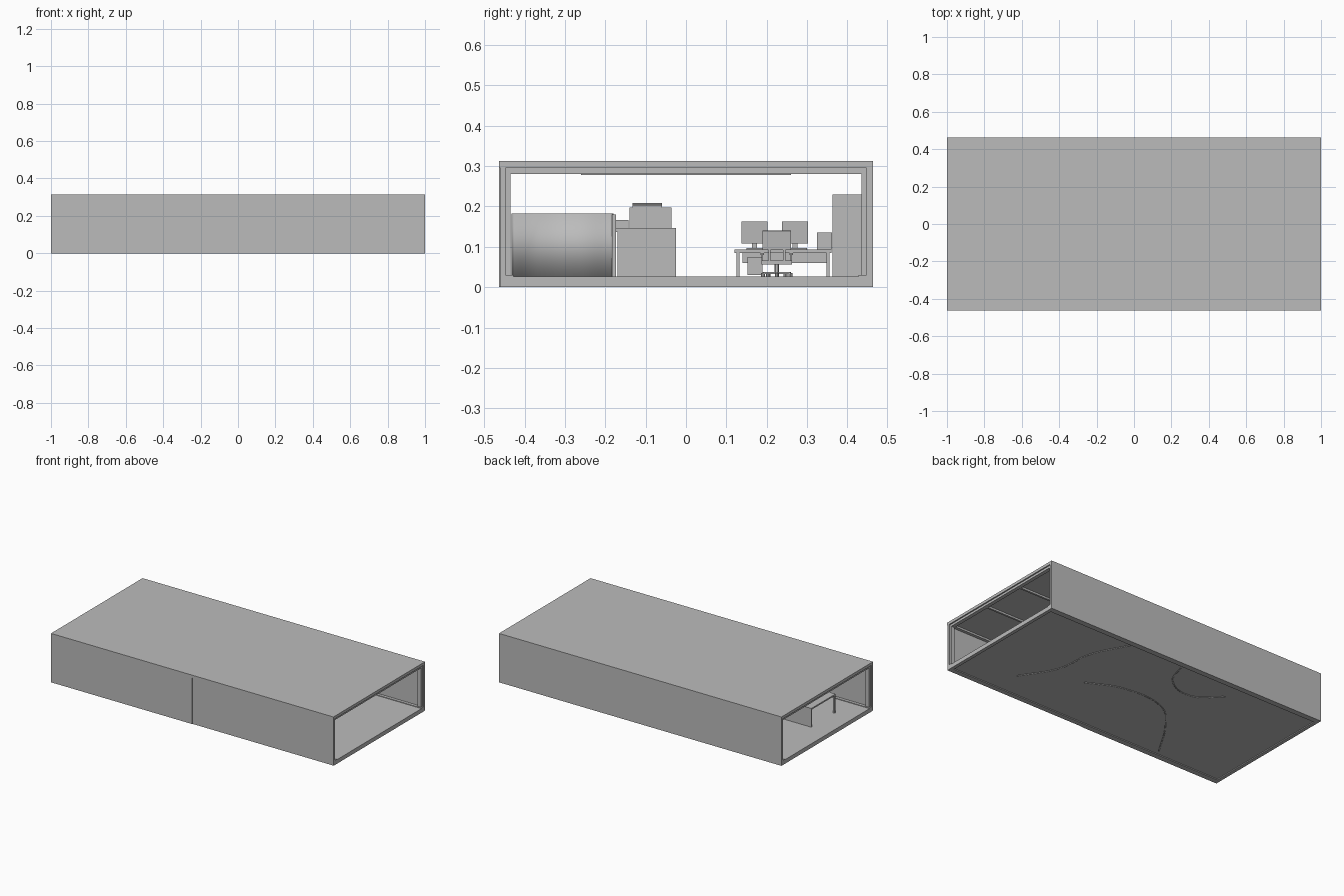
import bpy, bmesh, math
from mathutils import Matrix, Vector

cube = bpy.data.objects.get("Cube")
if cube:
    bpy.data.objects.remove(cube, do_unlink=True)

grey = bpy.data.materials.new("light_grey")
grey.use_nodes = True
tone = (0.5, 0.5, 0.5, 1)
grey.diffuse_color = tone
grey.node_tree.nodes["Principled BSDF"].inputs["Base Color"].default_value = tone


def add(name, bm):
    mesh = bpy.data.meshes.new(name)
    bm.to_mesh(mesh)
    bm.free()
    mesh.materials.append(grey)
    ob = bpy.data.objects.new(name, mesh)
    bpy.context.collection.objects.link(ob)
    return ob


def box(name, x, y, z, tilt=0):
    """Box from (low, high) ranges, tilted about its own y axis."""
    bm = bmesh.new()
    lo, hi = Vector((x[0], y[0], z[0])), Vector((x[1], y[1], z[1]))
    bmesh.ops.create_cube(bm, size=1, matrix=Matrix.Translation((lo + hi) / 2)
                          @ Matrix.Rotation(tilt, 4, "Y") @ Matrix.Diagonal((*(hi - lo), 1)))
    return add(name, bm)


def disc(name, x, y, z, radius, sides=12):
    bm = bmesh.new()
    bmesh.ops.create_cone(bm, cap_ends=True, segments=sides, radius1=radius, radius2=radius,
                          depth=z[1] - z[0],
                          matrix=Matrix.Translation((x, y, (z[0] + z[1]) / 2)))
    return add(name, bm)


def ribbon(name, points, z, thick):
    """Upright strip that follows a smooth path on the floor."""
    curve = bpy.data.curves.new(name, "CURVE")
    curve.dimensions = "2D"
    curve.extrude = (z[1] - z[0]) / 2
    spline = curve.splines.new("BEZIER")
    spline.bezier_points.add(len(points) - 1)
    for bp, (x, y) in zip(spline.bezier_points, points):
        bp.co = (x, y, 0)
        bp.handle_left_type = bp.handle_right_type = "AUTO"
    ob = bpy.data.objects.new(name, curve)
    ob.location.z = (z[0] + z[1]) / 2
    bpy.context.collection.objects.link(ob)
    curve.materials.append(grey)
    solid = ob.modifiers.new("thickness", "SOLIDIFY")
    solid.thickness = thick
    solid.offset = 0


# Shell: roof, back wall, two front wall halves, floor
box("roof", (-1, 1), (-.463, .463), (.295, .313))
box("back_wall", (-1, 1), (.447, .463), (0, .296))
box("front_wall_right", (-1, 0), (-.463, -.447), (0, .296))
box("front_wall_left", (0, 1), (-.46, -.447), (0, .296))
box("floor", (-.99, .99), (-.447, .447), (.006, .026))

# Base rails with round fixings, and the floor end rails
for side, label in ((-1, "front"), (1, "back")):
    ys = sorted((side * .428, side * .448))
    box(label + "_base_rail", (-1, 1), ys, (0, .03))
    for i in range(5):
        disc(label + "_rail_fixing", -.67 + .33 * i, side * .447, (-.0, .003), .012)
    box(label + "_ceiling_rail", (-.97, .97), ys, (.283, .296))
    xs = sorted((side * .978, side))
    box("floor_end_rail", xs, (-.43, .43), (0, .026))

# Inner frames at the open ends and in the middle
for x in (-.98, 0, .98):
    for side in (-1, 1):
        box("frame_post", (x - .012, x + .012), sorted((side * .435, side * .448)), (.026, .296))
    box("frame_header", (x - .012, x + .012), (-.436, .436), (.281, .296))

# Ceiling beams and a shallow central ceiling panel
for y in (-.145, .145):
    box("ceiling_beam", (-.97, .97), (y - .006, y + .006), (.283, .296))
box("ceiling_panel", (-.3, .3), (-.26, .26), (.278, .284))

# Curved joints showing under the floor
paths = (
    ((.31, -.07), (.09, .02), (-.2, 0), (-.35, -.14), (-.52, -.4)),
    ((.65, -.26), (.52, -.04), (.49, .19), (.38, .42)),
    ((0, .42), (-.07, .26), (-.25, .2), (-.41, .32)),
)
for path in paths:
    ribbon("floor_joint", path, (.003, .027), .006)

# Curved partition
ribbon("partition", ((.2, -.43), (.26, -.36), (.29, -.27), (.28, -.18)), (.026, .183), .008)
box("partition_end_post", (.27, .29), (-.184, -.174), (.026, .18))

# Reception counter with side panel, end panel and leg
box("counter_top", (-.87, -.5), (-.27, -.025), (.137, .146))
box("counter_side", (-.87, -.5), (-.034, -.025), (.026, .138))
box("counter_end", (-.51, -.5), (-.17, -.025), (.026, .138))
for x in (-.87, -.51):
    box("counter_leg", (x, x + .01), (-.27, -.26), (.026, .138))
box("printer", (-.66, -.56), (-.14, -.036), (.145, .198))
box("printer_lid", (-.66, -.56), (-.132, -.06), (.198, .206), .04)
box("file_box", (-.66, -.58), (-.18, -.142), (.145, .166))

# Tall cabinet along the back wall
box("tall_cabinet", (-.25, .45), (.363, .435), (.026, .23))


def chair(x, y):
    box("chair_seat", (x - .035, x + .035), (y - .038, y + .038), (.056, .066))
    box("chair_back", (x + .034, x + .04), (y - .035, y + .035), (.092, .14), .08)
    for side in (-1, 1):
        arm = y + side * .018
        box("chair_back_support", (x + .03, x + .035), (arm - .003, arm + .003), (.06, .1))
        arm = y + side * .036
        box("chair_armrest", (x - .02, x + .025), (arm - .004, arm + .004), (.08, .085))
        box("chair_arm_post", (x, x + .006), (arm - .002, arm + .002), (.062, .082))
    disc("chair_column", x, y, (.034, .058), .006)
    for i in range(5):
        a = math.tau * i / 5
        leg = box("chair_foot", (0, .036), (-.003, .003), (.032, .038))
        leg.matrix_world = Matrix.Translation((x, y, 0)) @ Matrix.Rotation(a, 4, "Z")
        disc("chair_caster", x + .036 * math.cos(a), y + .036 * math.sin(a), (.026, .035), .005, 8)


def monitor(x, y):
    box("monitor_screen", (x - .005, x + .005), (y - .032, y + .032), (.108, .163), .06)
    box("monitor_neck", (x - .012, x - .006), (y - .006, y + .006), (.094, .13))
    box("monitor_foot", (x - .025, x + .015), (y - .02, y + .02), (.093, .097))


# Row of desks with screens, drawers and chairs
for x in (-.55, -.1, .25):
    box("desk_top", (x - .08, x + .08), (.12, .36), (.085, .093))
    box("desk_modesty_panel", (x - .078, x - .072), (.14, .35), (.06, .085))
    for lx in (x - .076, x + .07):
        for ly in (.125, .348):
            box("desk_leg", (lx, lx + .007), (ly, ly + .008), (.026, .086))
    box("desk_drawers", (x - .05, x + .06), (.152, .19), (.03, .075))
    box("desk_side_unit", (x - .05, x + .04), (.325, .362), (.093, .135))
    for y in (.17, .27):
        monitor(x, y)
    box("keyboard", (x + .035, x + .06), (.24, .3), (.093, .097))
    chair(x + .13, .225)

# Smooth shading on round parts
bpy.ops.object.select_all(action="DESELECT")
for ob in bpy.context.collection.objects:
    if ob.name.startswith(("chair_column", "chair_caster", "front_rail_fix", "back_rail_fix")):
        ob.select_set(True)
        bpy.context.view_layer.objects.active = ob
bpy.ops.object.shade_smooth_by_angle()
